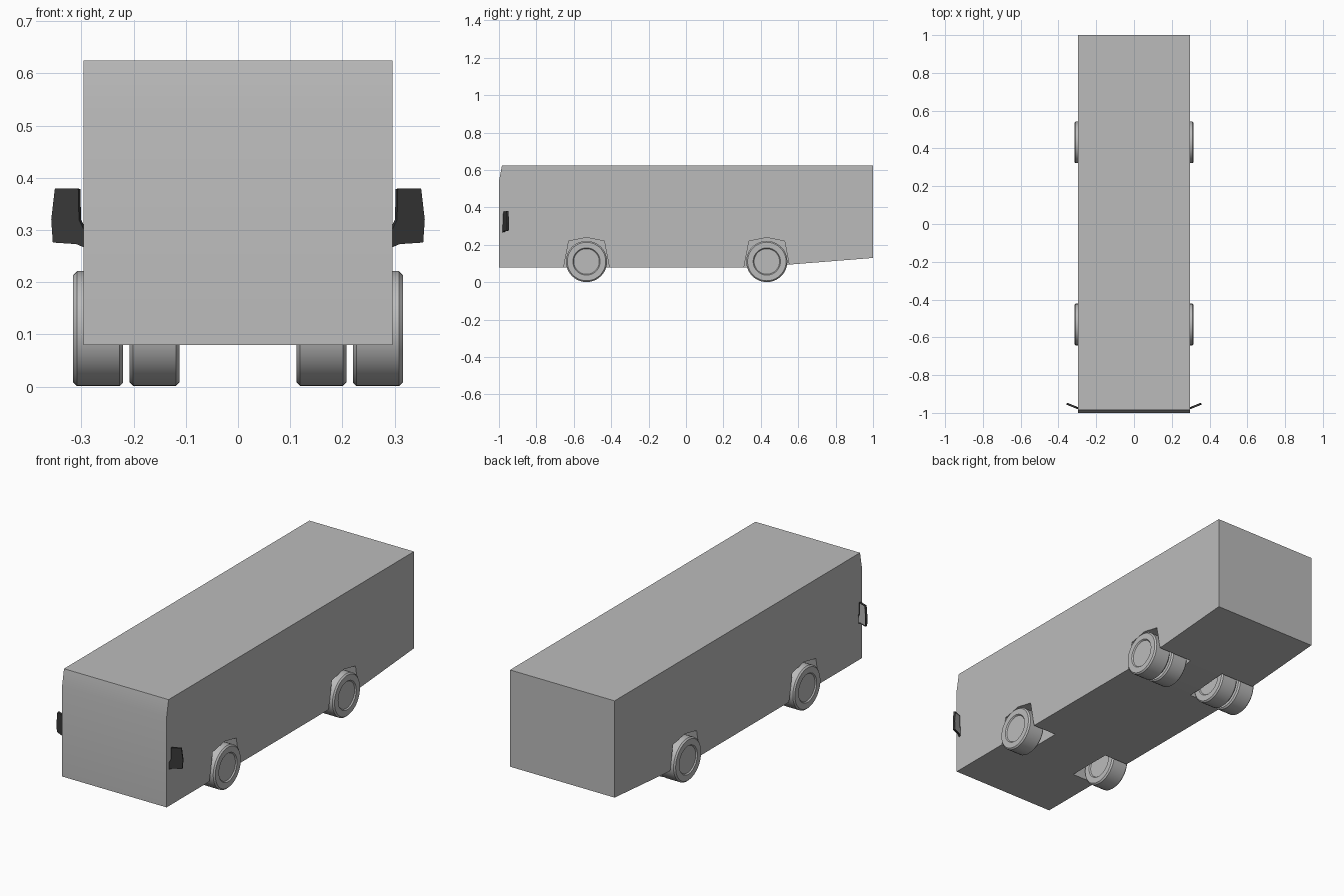
import bpy, bmesh, math
from mathutils import Vector, Matrix

cube = bpy.data.objects.get("Cube")
if cube:
    bpy.data.objects.remove(cube)


def material(name, value):
    mat = bpy.data.materials.new(name)
    mat.use_nodes = True
    color = (value, value, value, 1)
    mat.diffuse_color = color
    mat.node_tree.nodes["Principled BSDF"].inputs["Base Color"].default_value = color
    return mat


GREY = material("light grey", 0.5)
BLACK = material("charcoal", 0.04)


def finish(name, bm, *mats):
    bmesh.ops.recalc_face_normals(bm, faces=bm.faces)
    mesh = bpy.data.meshes.new(name)
    bm.to_mesh(mesh)
    bm.free()
    obj = bpy.data.objects.new(name, mesh)
    bpy.context.collection.objects.link(obj)
    for mat in mats:
        mesh.materials.append(mat)
    return obj


def activate(obj):
    bpy.ops.object.select_all(action='DESELECT')
    obj.select_set(True)
    bpy.context.view_layer.objects.active = obj


def smooth(obj):
    activate(obj)
    bpy.ops.object.shade_smooth_by_angle(angle=math.radians(30))


def extrude_x(name, profile, x0, x1):
    """Extrude a closed (y, z) profile along x."""
    bm = bmesh.new()
    face = bm.faces.new([bm.verts.new((x0, y, z)) for y, z in profile])
    ext = bmesh.ops.extrude_face_region(bm, geom=[face])
    verts = [v for v in ext["geom"] if isinstance(v, bmesh.types.BMVert)]
    bmesh.ops.translate(bm, verts=verts, vec=(x1 - x0, 0, 0))
    return finish(name, bm, GREY)


HALF = 0.296
FRONT_Y, REAR_Y = -0.532, 0.432

# Body shell: long box, raked upper front, rising tail
body = extrude_x("body", [(-1, 0.08), (0.37, 0.08), (1, 0.13), (1, 0.625),
                          (-0.984, 0.625), (-1, 0.54)], -HALF, HALF)

# Wheel arches cut into both sides
arch = [(-0.13, -0.05), (-0.122, 0.08), (-0.095, 0.22), (0, 0.239),
        (0.095, 0.22), (0.122, 0.08), (0.13, -0.05)]
for yc, inner in ((FRONT_Y, 0.16), (REAR_Y, 0.1)):
    for side in (-1, 1):
        cutter = extrude_x("arch_cutter", [(y + yc, z) for y, z in arch],
                           side * inner, side * 0.4)
        cutter.hide_render = True
        mod = body.modifiers.new("arch", 'BOOLEAN')
        mod.operation = 'DIFFERENCE'
        mod.solver = 'EXACT'
        mod.object = cutter
        activate(body)
        bpy.ops.object.modifier_apply(modifier=mod.name)
        bpy.data.objects.remove(cutter)
smooth(body)


def wheel(name, xc, yc):
    """Lathe a tyre with a recessed hub on each face."""
    r, w = 0.11, 0.048
    half = [(0, w - 0.006), (0.068, w - 0.006), (0.073, w),
            (r - 0.007, w), (r, w - 0.007)]
    profile = half + [(a, -x) for a, x in reversed(half)]
    bm = bmesh.new()
    verts = [bm.verts.new((x, 0, a)) for a, x in profile]
    edges = [bm.edges.new(pair) for pair in zip(verts, verts[1:])]
    bmesh.ops.spin(bm, geom=verts + edges, cent=(0, 0, 0), axis=(1, 0, 0),
                   angle=math.tau, steps=40)
    bmesh.ops.remove_doubles(bm, verts=bm.verts, dist=0.0001)
    bmesh.ops.translate(bm, verts=bm.verts, vec=(xc, yc, r + 0.001))
    smooth(finish(name, bm, GREY))


def mirror(name, side):
    """Swept-back mirror panel with inset glass on its rear face."""
    outline = [(0.296, 0.267), (0.31, 0.273), (0.355, 0.276), (0.358, 0.32),
               (0.351, 0.38), (0.306, 0.379), (0.305, 0.32), (0.296, 0.302)]
    bm = bmesh.new()
    face = bm.faces.new([bm.verts.new((side * x, -0.981 + (x - HALF) * 0.4, z))
                         for x, z in outline])
    ext = bmesh.ops.extrude_face_region(bm, geom=[face])
    back = [f for f in ext["geom"] if isinstance(f, bmesh.types.BMFace)][0]
    bmesh.ops.translate(bm, verts=back.verts, vec=(-side * 0.004, 0.01, 0))
    bmesh.ops.recalc_face_normals(bm, faces=bm.faces)
    bmesh.ops.inset_region(bm, faces=[back], thickness=0.006, depth=-0.002)
    back.material_index = 1
    finish(name, bm, BLACK, GREY)


# Single front wheels, twin rear wheels, and mirrors
for label, side in (("left", 1), ("right", -1)):
    wheel("front_wheel_" + label, side * 0.268, FRONT_Y)
    wheel("rear_outer_wheel_" + label, side * 0.268, REAR_Y)
    wheel("rear_inner_wheel_" + label, side * 0.16, REAR_Y)
    mirror("mirror_" + label, side)
